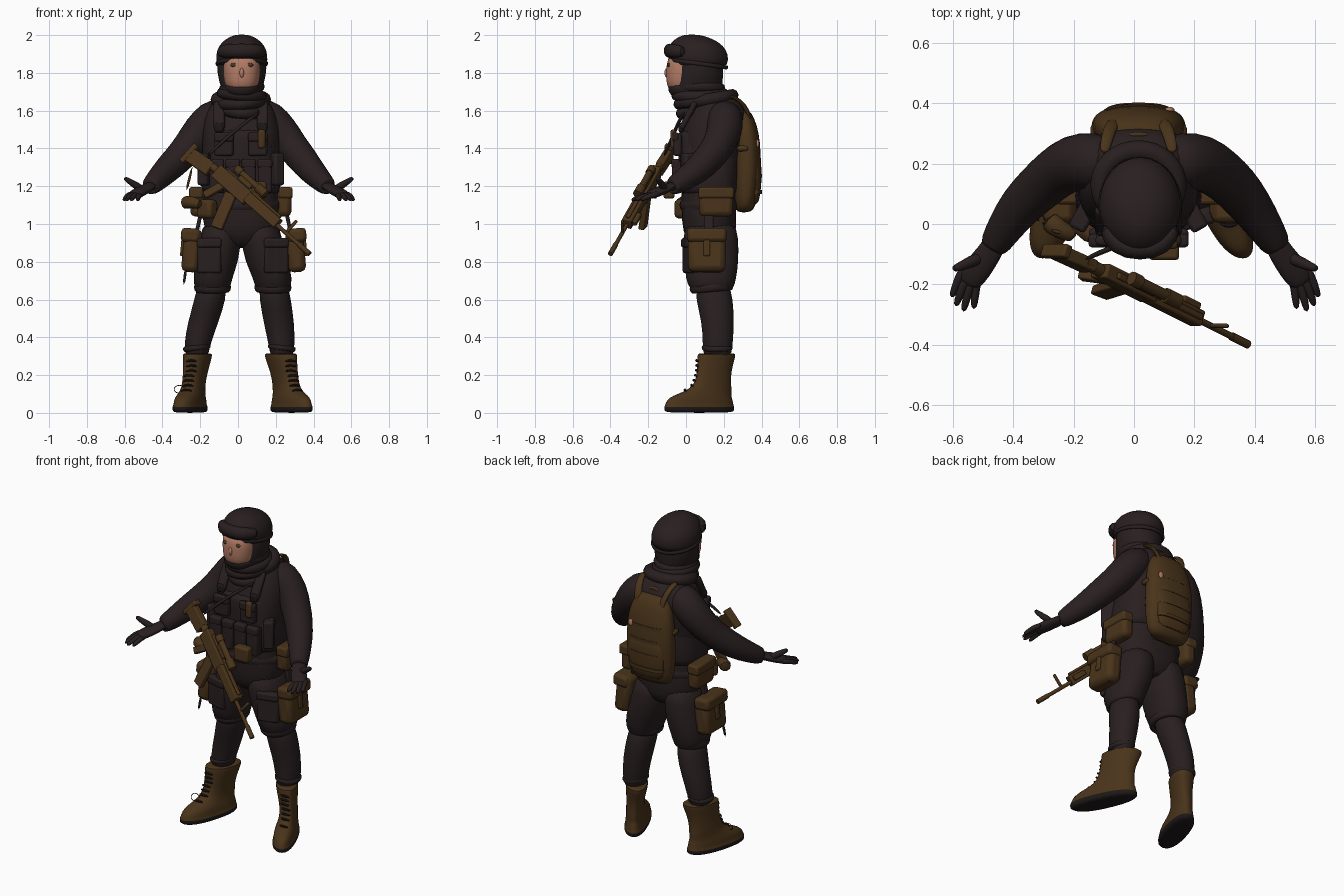
import bpy, bmesh, math
from mathutils import Vector, Matrix, Euler

def material(name, rgb):
    m = bpy.data.materials.new(name)
    m.diffuse_color = (*rgb, 1)
    return m

DARK = material("dark_cloth", (0.0215, 0.0135, 0.0145))
BROWN = material("brown_gear", (0.068, 0.034, 0.0105))
SKIN = material("skin", (0.45, 0.20, 0.13))
BLACK = material("black_rubber", (0.012, 0.009, 0.009))
EYE = material("eye_olive", (0.06, 0.042, 0.022))
CX = 0.015  # body centre line

def finish(name, bm, mat, M=None, subsurf=0, bevel=0):
    bmesh.ops.recalc_face_normals(bm, faces=bm.faces)
    me = bpy.data.meshes.new(name)
    bm.to_mesh(me)
    bm.free()
    me.materials.append(mat)
    ob = bpy.data.objects.new(name, me)
    bpy.context.collection.objects.link(ob)
    if M is not None:
        ob.matrix_world = M
    if bevel:
        b = ob.modifiers.new("bevel", 'BEVEL')
        b.width, b.segments = bevel, 2
    if subsurf:
        s = ob.modifiers.new("smooth", 'SUBSURF')
        s.levels = s.render_levels = subsurf
    bpy.ops.object.select_all(action='DESELECT')
    ob.select_set(True)
    bpy.context.view_layer.objects.active = ob
    bpy.ops.object.shade_smooth_by_angle(angle=math.radians(50))
    return ob

def skin_rings(name, rings, mat, subsurf=1):
    bm = bmesh.new()
    loops = [[bm.verts.new(p) for p in r] for r in rings]
    n = len(loops[0])
    for a, b in zip(loops, loops[1:]):
        for i in range(n):
            bm.faces.new((a[i], a[(i + 1) % n], b[(i + 1) % n], b[i]))
    bm.faces.new(loops[0])
    bm.faces.new(loops[-1])
    return finish(name, bm, mat, subsurf=subsurf)

def loft(name, sections, mat, power=2.0, n=20, shear=0, subsurf=1):
    """Stack of horizontal rounded sections (cx, cy, z, rx, ry)."""
    rings = []
    for cx, cy, z, rx, ry in sections:
        ring = []
        for i in range(n):
            c, s = math.cos(math.tau * i / n), math.sin(math.tau * i / n)
            y = cy + ry * math.copysign(abs(s) ** (2 / power), s)
            x = cx + rx * math.copysign(abs(c) ** (2 / power), c)
            ring.append((x + shear * (0.15 - y), y, z))
        rings.append(ring)
    return skin_rings(name, rings, mat, subsurf)

def tube(name, pts, mat, n=12, flat=1.0, subsurf=1):
    """Round tube through points (x, y, z, radius)."""
    P = [Vector(p[:3]) for p in pts]
    rings = []
    for i, p in enumerate(P):
        t = (P[min(i + 1, len(P) - 1)] - P[max(i - 1, 0)]).normalized()
        ref = Vector((0, 0, 1)) if abs(t.z) < 0.9 else Vector((0, 1, 0))
        u = t.cross(ref).normalized()
        v = u.cross(t)
        r = pts[i][3]
        rings.append([p + u * r * math.cos(math.tau * k / n) + v * r * flat * math.sin(math.tau * k / n)
                      for k in range(n)])
    return skin_rings(name, rings, mat, subsurf)

def box(name, loc, size, mat, rot=(0, 0, 0), base=None, bevel=0.012):
    bm = bmesh.new()
    bmesh.ops.create_cube(bm, size=1)
    bmesh.ops.scale(bm, vec=size, verts=bm.verts)
    M = Matrix.Translation(loc) @ Euler([math.radians(a) for a in rot]).to_matrix().to_4x4()
    return finish(name, bm, mat, (base or Matrix()) @ M, bevel=min(bevel, min(size) * 0.4))

def ball(name, loc, radii, mat):
    bm = bmesh.new()
    bmesh.ops.create_uvsphere(bm, u_segments=28, v_segments=18, radius=1)
    return finish(name, bm, mat, Matrix.Translation(loc) @ Matrix.Diagonal((*radii, 1)))

def hoop(name, loc, rx, ry, r, mat, tilt=(0, 0, 0), tall=1.0):
    """Elliptical ring with a round section."""
    bm = bmesh.new()
    n, m = 32, 10
    V = [[bm.verts.new(((rx + r * math.cos(math.tau * j / m)) * math.cos(math.tau * i / n),
                        (ry + r * math.cos(math.tau * j / m)) * math.sin(math.tau * i / n),
                        r * tall * math.sin(math.tau * j / m))) for j in range(m)] for i in range(n)]
    for i in range(n):
        for j in range(m):
            bm.faces.new((V[i][j], V[(i + 1) % n][j], V[(i + 1) % n][(j + 1) % m], V[i][(j + 1) % m]))
    M = Matrix.Translation(loc) @ Euler([math.radians(a) for a in tilt]).to_matrix().to_4x4()
    return finish(name, bm, mat, M)

# Head: hood, face, helmet, goggles
HX = 0.02
loft("hood", [(HX, .06, 1.62, .09, .10), (HX, .05, 1.68, .095, .13), (HX, .055, 1.73, .115, .14),
              (HX, .066, 1.79, .130, .132), (HX, .068, 1.86, .136, .132), (HX, .06, 1.94, .10, .10)], DARK)
loft("hood_chin", [(HX, .0, 1.67, .06, .07), (HX, .0, 1.695, .085, .092), (HX, .0, 1.725, .095, .098),
                   (HX, .0, 1.742, .09, .09)], DARK, 2.2)
loft("face", [(HX, .0, 1.70, .07, .085), (HX, .0, 1.735, .09, .102), (HX, .0, 1.78, .097, .107),
              (HX, .0, 1.85, .099, .104), (HX, .0, 1.90, .09, .09)], SKIN, 2.3, 24)
ball("nose", (HX, -.10, 1.80), (.012, .014, .026), SKIN)
for s in (-1, 1):
    ball("eye", (HX + s * .043, -.091, 1.842), (.018, .008, .011), EYE)
loft("helmet", [(HX, .075, 1.815, .130, .138), (HX, .066, 1.87, .139, .162), (HX, .058, 1.92, .134, .160),
                (HX, .048, 1.965, .107, .128), (HX, .035, 1.994, .06, .07), (HX, .03, 2.003, .025, .03)], DARK, n=24)
hoop("helmet_rim", (HX, .065, 1.85), .132, .152, .007, DARK, (-8, 0, 0), 1.6)
tube("goggles", [(HX - .12, .0, 1.91, .028), (HX - .08, -.075, 1.916, .036), (HX, -.092, 1.918, .035),
                 (HX + .08, -.075, 1.916, .036), (HX + .12, .0, 1.91, .028)], DARK, flat=1.1)

# Scarf folds and jacket collar
for i, (z, rx, ry, cy) in enumerate([(1.60, .085, .105, .08), (1.645, .105, .122, .085),
                                     (1.685, .103, .123, .075), (1.72, .092, .108, .07)]):
    hoop("scarf_fold", (HX, cy, z), rx, ry, .030, DARK, (8 - 3 * i, (-1) ** i * 5, 0))
hoop("collar", (CX, .13, 1.66), .125, .115, .035, DARK, (10, 0, 0))

# Torso with vest
loft("torso", [(CX, .13, .87, .13, .11), (CX, .125, .96, .20, .145), (CX, .12, 1.08, .205, .145),
               (CX, .12, 1.17, .195, .145), (CX, .125, 1.30, .20, .155), (CX, .14, 1.45, .21, .175),
               (CX, .168, 1.56, .20, .165), (CX, .175, 1.635, .165, .135), (CX, .15, 1.69, .10, .09)], DARK, 2.4, 24)
loft("vest", [(CX, .12, 1.15, .21, .155), (CX, .12, 1.18, .215, .16), (CX, .125, 1.36, .20, .165),
              (CX, .12, 1.47, .165, .165), (CX, .12, 1.51, .15, .155)], DARK, 2.8, 24)
hoop("belt", (CX, .122, 1.10), .20, .142, .014, DARK, tall=2)
for s in (-1, 1):
    box("shoulder_strap", (CX + s * .115, .012, 1.575), (.06, .03, .16), DARK, (-28, 0, 0))
    box("strap_buckle", (CX + s * .115, -.025, 1.51), (.05, .03, .05), BLACK)
    box("chest_pouch", (CX + s * .09, -.045, 1.42), (.10, .045, .12), DARK)
    box("chest_pouch_flap", (CX + s * .09, -.055, 1.46), (.105, .035, .05), DARK)
    box("side_pouch", (CX + s * .18, .03, 1.29), (.06, .11, .17), DARK, (0, 0, s * 30))
for i in range(4):
    x = CX + (i - 1.5) * .085
    box("magazine_pouch", (x, -.045, 1.25), (.075, .06, .17), DARK)
    box("magazine_flap", (x, -.055, 1.32), (.078, .045, .05), DARK)
box("radio_pouch", (.125, -.068, 1.45), (.04, .03, .10), BROWN)
box("front_pouch", (.10, -.09, 1.18), (.10, .06, .09), BROWN)

# Arms and gloved hands
for side, s in (("right", 1), ("left", -1)):
    X = lambda x: x if s > 0 else 0.008 - x
    U = lambda x: x if s > 0 else 0.025 - x
    tube(side + "_arm", [(U(.09), .195, 1.595, .085), (U(.165), .21, 1.56, .101), (U(.228), .205, 1.49, .097),
                         (U(.285), .17, 1.41, .087), (U(.34), .12, 1.345, .082), (X(.387), .06, 1.285, .074),
                         (X(.435), -.01, 1.235, .062), (X(.472), -.07, 1.20, .051), (X(.478), -.08, 1.197, .04)],
         DARK, 16)
    hoop(side + "_cuff", (X(.462), -.055, 1.208), .042, .042, .010, DARK, (70, 0, s * 30))
    tube(side + "_palm", [(X(.462), -.05, 1.21, .042), (X(.49), -.10, 1.19, .042), (X(.525), -.145, 1.172, .05),
                          (X(.555), -.19, 1.155, .044), (X(.56), -.20, 1.15, .03)], DARK, 12, .55)
    for k, (x0, y0, x1, y1) in enumerate([(.585, -.17, .614, -.245), (.57, -.19, .60, -.275),
                                          (.55, -.195, .575, -.293), (.53, -.185, .54, -.285)]):
        tube(side + "_finger", [(X(x0 - .02), y0 + .03, 1.16, .016), (X(x0), y0, 1.155, .017),
                                (X((x0 + x1) / 2), (y0 + y1) / 2, 1.143, .015), (X(x1), y1, 1.125, .011)], DARK, 8)
    tube(side + "_thumb", [(X(.51), -.11, 1.18, .022), (X(.55), -.125, 1.205, .022), (X(.58), -.14, 1.225, .017),
                           (X(.612), -.15, 1.245, .012)], DARK, 8)

# Legs and boots; each leg leans outward to its own foot
for side, s, knee, top, ank, toe in (("right", 1, .185, .232, .25, .42), ("left", -1, -.135, -.218, -.232, -.27)):
    hip = CX + s * .105
    loft(side + "_thigh", [(hip, .13, 1.02, .095, .13), (hip, .13, .93, .11, .15),
                           ((hip + knee) / 2, .135, .80, .116, .145), (knee, .132, .71, .104, .135),
                           (knee, .135, .655, .094, .118), (knee, .14, .64, .07, .08)], DARK, 2.2)
    hoop(side + "_knee_cuff", (knee, .135, .665), .082, .10, .016, DARK, (5, 0, 0), 1.6)
    loft(side + "_shin", [(knee, .14, .70, .078, .09), (knee + s * .012, .15, .60, .084, .10),
                          ((knee + top) / 2 + s * .008, .17, .48, .082, .086), (top, .168, .36, .07, .08),
                          (top, .165, .28, .06, .075)], DARK)
    hoop(side + "_shin_fold", (top, .165, .345), .058, .066, .016, DARK, (0, s * 8, 0))
    box(side + "_cargo_pocket", (knee + s * .015, .02, .83), (.13, .05, .18), DARK, (0, 0, s * 15))
    box(side + "_cargo_flap", (knee + s * .015, .012, .90), (.135, .05, .05), DARK, (0, 0, s * 15))
    boot = loft(side + "_boot", [(ank, .07, 0, .068, .178), (ank, .07, .012, .075, .186), (ank, .07, .035, .075, .186),
                (ank, .07, .042, .069, .182), (ank, .073, .07, .068, .175), (ank, .085, .092, .062, .155),
                (ank, .12, .115, .056, .122), (ank, .142, .15, .054, .098), (ank - s * .006, .147, .21, .058, .090),
                (top, .16, .29, .070, .100), (top, .162, .312, .072, .102), (top, .162, .316, .06, .09)],
                BROWN, 2.3, 24, shear=toe)
    boot.data.materials.append(BLACK)
    for f in boot.data.polygons:
        if f.center.z < .037:
            f.material_index = 1
    for i in range(7):
        z = .115 + i * .026
        y = (-.005, .03, .042, .05, .055, .056, .056)[i]
        xc = ank + toe * (.15 - y) - (s * .01 if i > 3 else 0)
        tube(side + "_lace", [(xc - .032, y + .010, z, .007), (xc, y - .006, z + .010, .009),
                              (xc + .032, y + .010, z, .007)], BLACK, 6)
hoop("lace_loop", (-.31, .02, .125), .028, .022, .002, BLACK, (70, 0, 0))

# Thigh bags, hip pouches and holster
for side, s, x in (("right", 1, .305), ("left", -1, -.245)):
    box(side + "_thigh_bag", (x, .11, .86), (.095, .20, .23), BROWN, (0, s * -5, 0), bevel=.03)
    box(side + "_thigh_bag_flap", (x + s * .006, .11, .94), (.102, .21, .075), BROWN, (0, s * -5, 0), bevel=.02)
    box(side + "_thigh_bag_tab", (x + s * .050, .11, .88), (.016, .035, .10), BROWN, (0, s * -5, 0))
    box(side + "_bag_hanger", (x - s * .04, .12, 1.02), (.02, .05, .12), DARK, (0, s * -12, 0))
    box(side + "_hip_pouch", (CX + s * .23, .16, 1.115), (.075, .18, .15), BROWN, bevel=.025)
    box(side + "_hip_pouch_flap", (CX + s * .237, .16, 1.165), (.075, .19, .06), BROWN)
box("left_belt_bag", (-.165, -.01, 1.08), (.10, .07, .10), BROWN, (0, 0, -40), bevel=.02)
tube("sidearm_grip", [(-.19, -.04, 1.10, .03), (-.25, -.02, 1.12, .032), (-.29, .02, 1.11, .045)], BROWN, 10)
tube("antenna", [(-.275, -.02, 1.17, .009), (-.24, -.03, 1.31, .007)], BROWN, 8)
tube("hanging_strap", [(-.275, .03, .77, .009), (-.288, .02, .675, .008)], BLACK, 8)

# Backpack
loft("backpack", [(CX, .305, 1.06, .10, .035), (CX, .315, 1.09, .14, .055), (CX, .32, 1.20, .157, .072),
                  (CX, .325, 1.35, .158, .074), (CX, .322, 1.48, .148, .066), (CX, .308, 1.56, .12, .055),
                  (CX, .295, 1.61, .085, .038)], BROWN, 2.4, 28)
loft("backpack_pocket", [(CX, .355, 1.10, .09, .02), (CX, .363, 1.14, .12, .033), (CX, .368, 1.30, .125, .036),
                         (CX, .362, 1.37, .11, .028)], BROWN, 2.4)
for i in range(4):
    z, y = 1.17 + i * .085, .366 - .005 * max(i - 1, 0)
    loft("backpack_webbing", [(CX, y, z - .01, .118, .037), (CX, y, z + .01, .118, .037)], BROWN, 2.4, subsurf=0)
ball("pack_patch", (.118, .379, 1.425), (.016, .009, .022), SKIN)
hoop("backpack_handle", (CX, .29, 1.615), .035, .022, .008, BROWN, (70, 0, 0))
for s in (-1, 1):
    tube("backpack_strap", [(CX + s * .075, .345, 1.53, .024), (CX + s * .09, .328, 1.60, .024),
                            (CX + s * .105, .285, 1.66, .022), (CX + s * .115, .23, 1.678, .018)], BROWN, 8, .5)
    box("backpack_side_strap", (CX + s * .145, .30, 1.40), (.03, .06, .03), BROWN)

# Rifle, built along local x from butt to muzzle
d = Vector((.70, -.35, -.62)).normalized()
up = Vector((.663, 0, .749))
up = (up - d * up.dot(d)).normalized()
R = Matrix((d, up.cross(d), up)).transposed().to_4x4()
R.translation = Vector((-.265, -.085, 1.385))

def rod(name, x0, x1, z, r):
    a, b = R @ Vector((x0, 0, z)), R @ Vector((x1, 0, z))
    tube(name, [(*a, r), (*b, r)], BROWN, 14, subsurf=0)

for name, loc, size, rot in [
    ("rifle_butt", (.015, 0, -.005), (.03, .045, .12), 0), ("rifle_stock", (.09, 0, .0), (.15, .042, .08), -6),
    ("rifle_receiver", (.315, 0, .022), (.24, .05, .08), 0), ("rifle_magazine", (.375, 0, -.11), (.065, .032, .20), -20),
    ("rifle_grip", (.255, 0, -.065), (.04, .036, .11), 20), ("rifle_guard", (.54, 0, .028), (.23, .054, .06), 0),
    ("rifle_rail", (.44, 0, .064), (.40, .022, .016), 0), ("rifle_front_sight", (.72, 0, .062), (.018, .014, .09), 0),
    ("rifle_side_light", (.60, .035, .03), (.08, .03, .03), 0), ("scope_mount", (.36, 0, .08), (.09, .03, .03), 0)]:
    box(name, loc, size, BROWN, (0, rot, 0), R, .006)
rod("stock_tube", .12, .24, .025, .022)
rod("rifle_barrel", .6, .86, .02, .011)
rod("rifle_muzzle", .82, .90, .02, .014)
rod("scope_body", .28, .47, .102, .018)
rod("scope_front", .43, .49, .102, .025)
rod("scope_rear", .27, .31, .102, .023)

# Sling from rifle to shoulder
tube("sling", [(*(R @ Vector((.10, 0, .04))), .009), (-.07, -.075, 1.45, .01), (.03, -.045, 1.53, .01),
               (.12, -.005, 1.60, .01)], DARK, 8)
